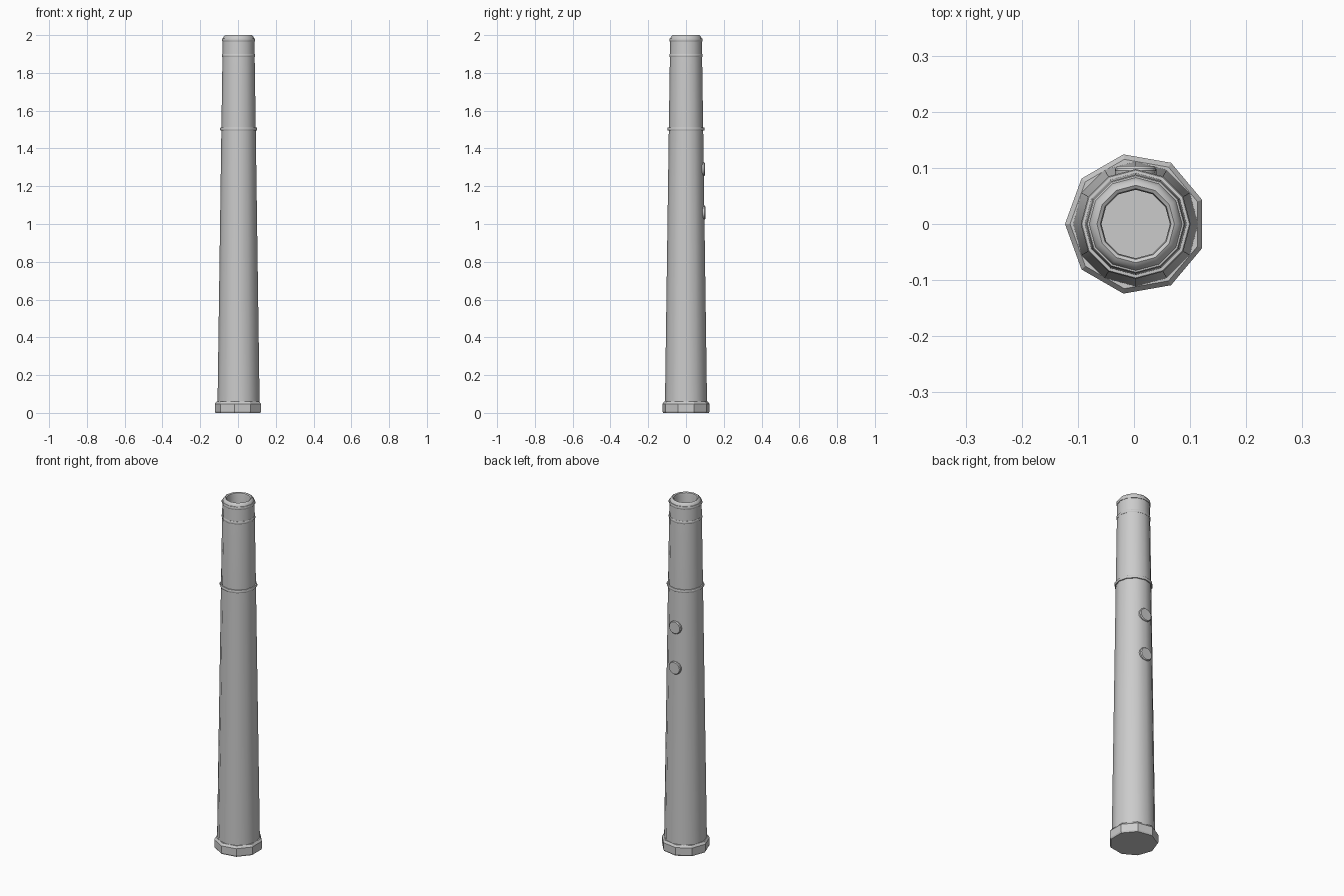
import bpy
import math
from mathutils import Matrix

cube = bpy.data.objects.get("Cube")
if cube:
    bpy.data.objects.remove(cube, do_unlink=True)

grey = bpy.data.materials.new("plain grey")
grey.use_nodes = True
colour = (0.6, 0.6, 0.6, 1)
grey.diffuse_color = colour
grey.node_tree.nodes["Principled BSDF"].inputs["Base Color"].default_value = colour

CENTRE_X = 0.003


def lathe(name, profile, sides, start=0.0, closed=False, smooth=True):
    """Spin (radius, height) points about z; open profiles get end caps."""
    verts, faces = [], []
    for r, z in profile:
        for i in range(sides):
            a = start + math.tau * i / sides
            verts.append((r * math.cos(a), r * math.sin(a), z))
    n = len(profile)
    for k in range(n if closed else n - 1):
        lo, hi = k * sides, (k + 1) % n * sides
        for i in range(sides):
            j = (i + 1) % sides
            faces.append((lo + i, lo + j, hi + j, hi + i))
    if not closed:
        faces.append(tuple(reversed(range(sides))))
        faces.append(tuple(range((n - 1) * sides, n * sides)))
    mesh = bpy.data.meshes.new(name)
    mesh.from_pydata(verts, [], faces)
    mesh.materials.append(grey)
    obj = bpy.data.objects.new(name, mesh)
    bpy.context.collection.objects.link(obj)
    obj.location.x = CENTRE_X
    if smooth:
        bpy.ops.object.select_all(action="DESELECT")
        obj.select_set(True)
        bpy.context.view_layer.objects.active = obj
        bpy.ops.object.shade_smooth_by_angle(angle=math.radians(40))
    return obj


# Tapered hollow tube with a rounded lip and a deep bore
lathe("tube", [(0.112, 0.005), (0.091, 1.5), (0.084, 1.965), (0.083, 1.983),
               (0.077, 1.995), (0.069, 2.0), (0.063, 1.996), (0.061, 1.985),
               (0.061, 1.5)], 12)

# Raised bands around the tube
for name, z, r in (("middle_band", 1.503, 0.098), ("upper_band", 1.892, 0.088),
                   ("lip_band", 1.975, 0.088)):
    lathe(name, [(r - 0.012, z - 0.009), (r - 0.002, z - 0.008), (r, z - 0.004),
                 (r, z + 0.004), (r - 0.002, z + 0.008), (r - 0.012, z + 0.009)],
          12, closed=True)

# Nine-sided foot
lathe("foot", [(0.122, 0.0), (0.126, 0.008), (0.126, 0.048), (0.117, 0.06)],
      9, start=math.pi, smooth=False)

# Round buttons on the back
for name, z, y in (("upper_button", 1.29, 0.1), ("lower_button", 1.06, 0.103)):
    button = lathe(name, [(0.036, -0.025), (0.037, -0.005), (0.033, 0.0)], 16)
    button.data.transform(Matrix.Rotation(-math.pi / 2, 4, "X"))
    button.location = (CENTRE_X, y, z)
